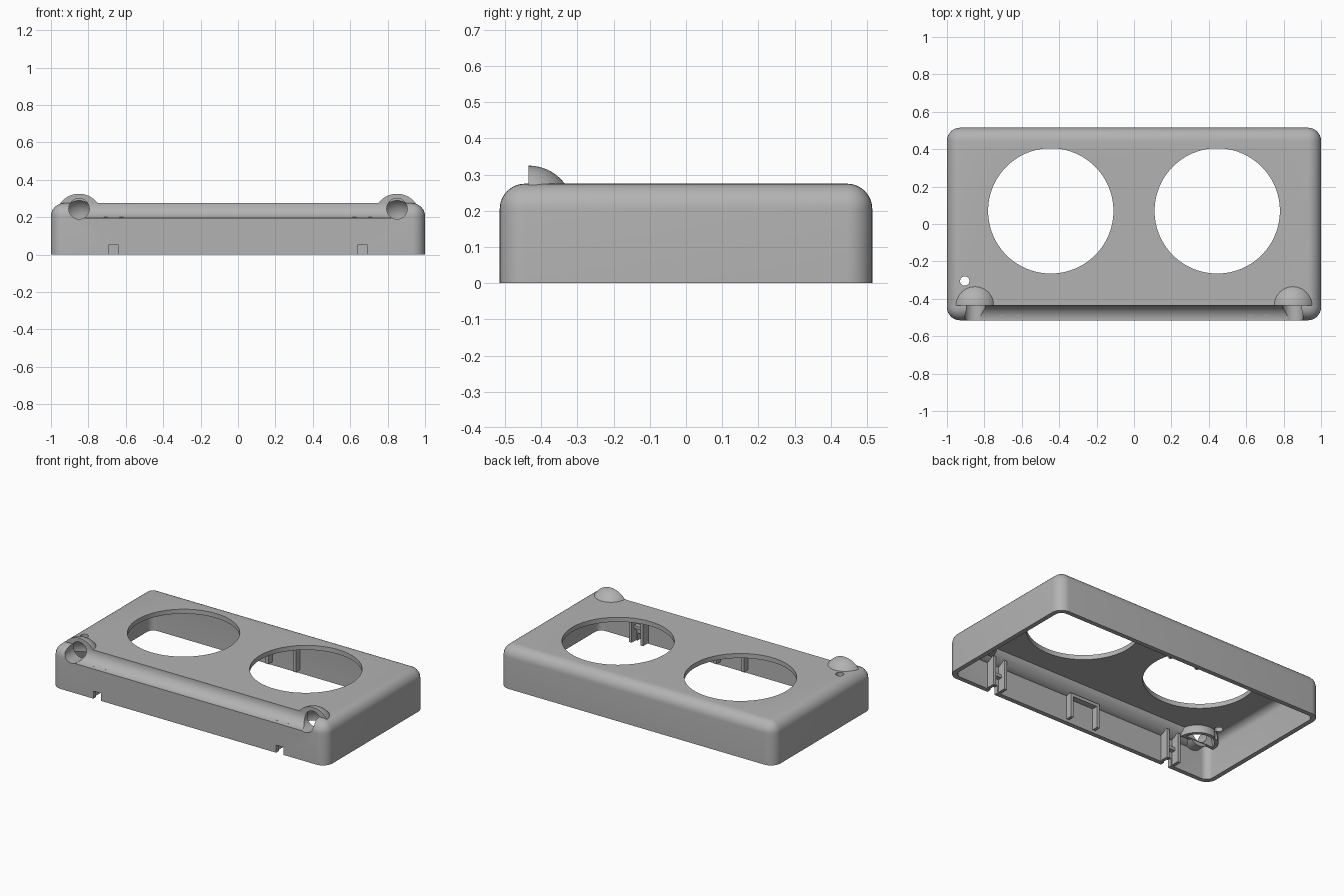
import bpy, bmesh, math
from mathutils import Matrix, Vector

if "Cube" in bpy.data.objects:
    bpy.data.objects.remove(bpy.data.objects["Cube"])

grey = bpy.data.materials.new("plain grey")
grey.use_nodes = True
COLOUR = (0.45, 0.45, 0.45, 1)
grey.diffuse_color = COLOUR
grey.node_tree.nodes["Principled BSDF"].inputs["Base Color"].default_value = COLOUR


def finish(name, bm):
    bmesh.ops.recalc_face_normals(bm, faces=bm.faces)
    mesh = bpy.data.meshes.new(name)
    bm.to_mesh(mesh)
    bm.free()
    mesh.materials.append(grey)
    obj = bpy.data.objects.new(name, mesh)
    bpy.context.collection.objects.link(obj)
    return obj


def box(name, low, high, bevel=0):
    """Box between two corners; bevel rounds all but the bottom edges."""
    bm = bmesh.new()
    low, high = Vector(low), Vector(high)
    bmesh.ops.create_cube(bm, size=1, matrix=Matrix.Translation((low + high) / 2)
                          @ Matrix.Diagonal((*(high - low), 1)))
    if bevel:
        edges = [e for e in bm.edges if any(v.co.z > low.z + 0.01 for v in e.verts)]
        bmesh.ops.bevel(bm, geom=edges, offset=bevel, segments=8, profile=0.5,
                        affect='EDGES', clamp_overlap=True)
    return finish(name, bm)


def rod(name, start, end, radius, sides=64):
    """Cylinder running between two points."""
    start, end = Vector(start), Vector(end)
    axis = end - start
    turn = Vector((0, 0, 1)).rotation_difference(axis).to_matrix().to_4x4()
    bm = bmesh.new()
    bmesh.ops.create_cone(bm, cap_ends=True, segments=sides, radius1=radius, radius2=radius,
                          depth=axis.length, matrix=Matrix.Translation((start + end) / 2) @ turn)
    return finish(name, bm)


def half_ball(name, centre, radius, front, floor):
    """Ball with everything before `front` and below `floor` sliced off."""
    bm = bmesh.new()
    bmesh.ops.create_uvsphere(bm, u_segments=48, v_segments=24, radius=radius,
                              matrix=Matrix.Translation(centre))
    for point, normal in (((0, front, 0), (0, -1, 0)), ((0, 0, floor), (0, 0, -1))):
        cut = bmesh.ops.bisect_plane(bm, geom=bm.verts[:] + bm.edges[:] + bm.faces[:],
                                     plane_co=point, plane_no=normal, clear_outer=True)
        edges = [g for g in cut["geom_cut"] if isinstance(g, bmesh.types.BMEdge)]
        if edges:
            bmesh.ops.holes_fill(bm, edges=edges)
    return finish(name, bm)


def combine(target, tool, operation='DIFFERENCE'):
    """Apply a boolean and drop the tool object."""
    mod = target.modifiers.new("combine", 'BOOLEAN')
    mod.operation, mod.object, mod.solver = operation, tool, 'EXACT'
    bpy.context.view_layer.update()
    graph = bpy.context.evaluated_depsgraph_get()
    mesh = bpy.data.meshes.new_from_object(target.evaluated_get(graph))
    target.modifiers.clear()
    target.data = mesh
    bpy.data.objects.remove(tool)


X, Y, H, WALL = 1.0, 0.515, 0.275, 0.03
DOME_X, DOME_Y, DOME_Z = 0.85, -0.435, 0.2
BORE_Z, CLIP_X = 0.245, 0.665

# Hollow inside, leaving material behind the channel and around its end sockets
cavity = box("cavity", (WALL - X, WALL - Y, -0.1), (X - WALL, Y - WALL, H - WALL), 0.045)
combine(cavity, rod("channel_backing", (-0.84, -Y, H), (0.84, -Y, H), 0.105))
for s in (-1, 1):
    combine(cavity, rod("socket_backing", (s * DOME_X, -0.6, BORE_Z),
                        (s * DOME_X, DOME_Y + 0.015, BORE_Z), 0.08))

# Rounded case
case = box("case", (-X, -Y, 0), (X, Y, H), 0.07)
combine(case, cavity)

# Domed caps at the channel ends, hollow and bored from the front
for s in (-1, 1):
    centre = (s * DOME_X, DOME_Y, DOME_Z)
    combine(case, half_ball("dome", centre, 0.125, DOME_Y, 0.19), 'UNION')
    combine(case, half_ball("dome_hollow", centre, 0.102, DOME_Y + 0.02, 0.02))
    combine(case, rod("bore", (s * DOME_X, -0.6, BORE_Z),
                      (s * DOME_X, DOME_Y + 0.05, BORE_Z), 0.055, 40))

# Concave channel along the front top edge
combine(case, rod("channel", (-0.82, -Y, H), (0.82, -Y, H), 0.08))

# Large round openings, front notches and the pin hole
for s in (-1, 1):
    combine(case, rod("opening", (s * 0.445, 0.07, 0.15), (s * 0.445, 0.07, 0.4), 0.335, 96))
    combine(case, box("notch", (s * CLIP_X - 0.027, -0.6, -0.1),
                      (s * CLIP_X + 0.027, -0.46, 0.05)))
combine(case, rod("pin_hole", (-0.905, -0.305, 0.15), (-0.905, -0.305, 0.4), 0.025, 32))

bpy.ops.object.select_all(action='DESELECT')
case.select_set(True)
bpy.context.view_layer.objects.active = case
bpy.ops.object.shade_smooth_by_angle(angle=math.radians(30))

# Snap clips behind the notches
inner = WALL - Y - 0.005
for side, s in (("right", -1), ("left", 1)):
    for part, dx in (("outer", s * 0.042), ("inner", -s * 0.042)):
        x = s * CLIP_X + dx
        box(f"{side}_clip_{part}_rib", (x - 0.01, inner, 0.005), (x + 0.01, inner + 0.06, 0.2))
    box(f"{side}_clip_shelf", (s * CLIP_X - 0.04, inner, 0.09),
        (s * CLIP_X + 0.04, inner + 0.035, 0.11))

# Central brackets on the front and back walls
for wall, s in (("front", 1), ("back", -1)):
    y0, y1 = sorted((s * inner, s * (inner + 0.045)))
    for side, x in (("right", -0.1), ("left", 0.1)):
        box(f"{wall}_bracket_{side}_rib", (x - 0.01, y0, 0.02), (x + 0.01, y1, 0.18))
    if wall == "front":
        box("front_bracket_bar", (-0.1, y0, 0.16), (0.1, y1, 0.18))
